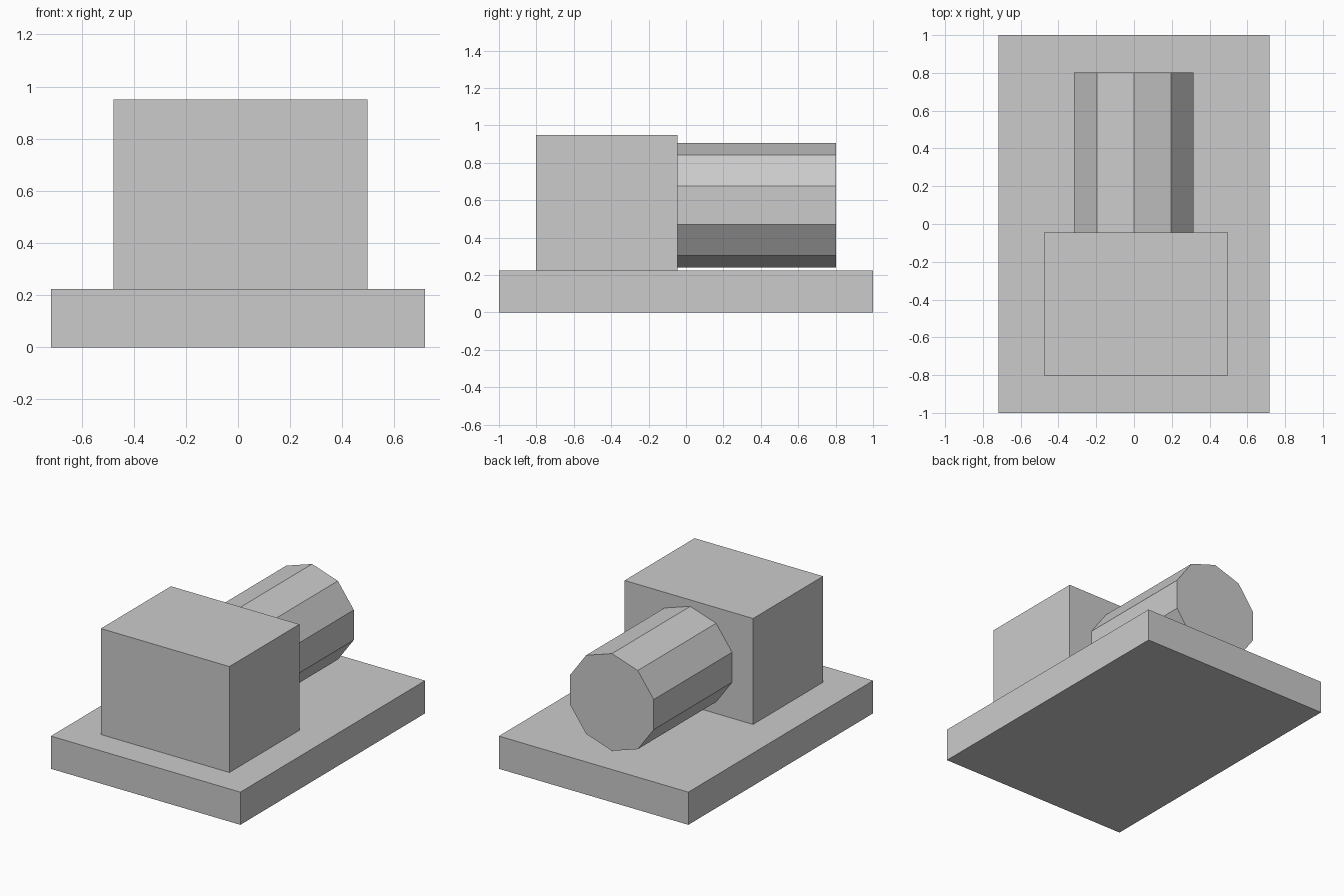
import bpy
import math

cube = bpy.data.objects.get("Cube")
if cube:
    bpy.data.objects.remove(cube, do_unlink=True)

# Single plain grey for every part
GREY = (0.6, 0.6, 0.6, 1.0)
grey = bpy.data.materials.new("plain_grey")
grey.use_nodes = True
grey.diffuse_color = GREY
grey.node_tree.nodes["Principled BSDF"].inputs["Base Color"].default_value = GREY


def finish(name):
    obj = bpy.context.object
    obj.name = name
    obj.data.materials.append(grey)
    bpy.ops.object.transform_apply(location=False, rotation=True, scale=True)
    return obj


def box(name, low, high):
    centre = [(a + b) / 2 for a, b in zip(low, high)]
    bpy.ops.mesh.primitive_cube_add(size=1, location=centre)
    bpy.context.object.scale = [b - a for a, b in zip(low, high)]
    return finish(name)


def barrel(name, sides, radius, x, z, front, back):
    # Prism along y with a corner pointing straight up
    bpy.ops.mesh.primitive_cylinder_add(
        vertices=sides, radius=radius, depth=back - front,
        location=(x, (front + back) / 2, z), rotation=(math.pi / 2, 0, 0))
    return finish(name)


# Flat slab, block standing on its front half, ten-sided barrel behind it
BASE_TOP = 0.224
BLOCK_BACK = -0.045
box("base_plate", (-0.718, -1.0, 0.0), (0.718, 1.0, BASE_TOP))
box("front_block", (-0.477, -0.803, BASE_TOP), (0.497, BLOCK_BACK, 0.95))
barrel("rear_barrel", 10, 0.333, -0.001, 0.573, BLOCK_BACK, 0.803)
